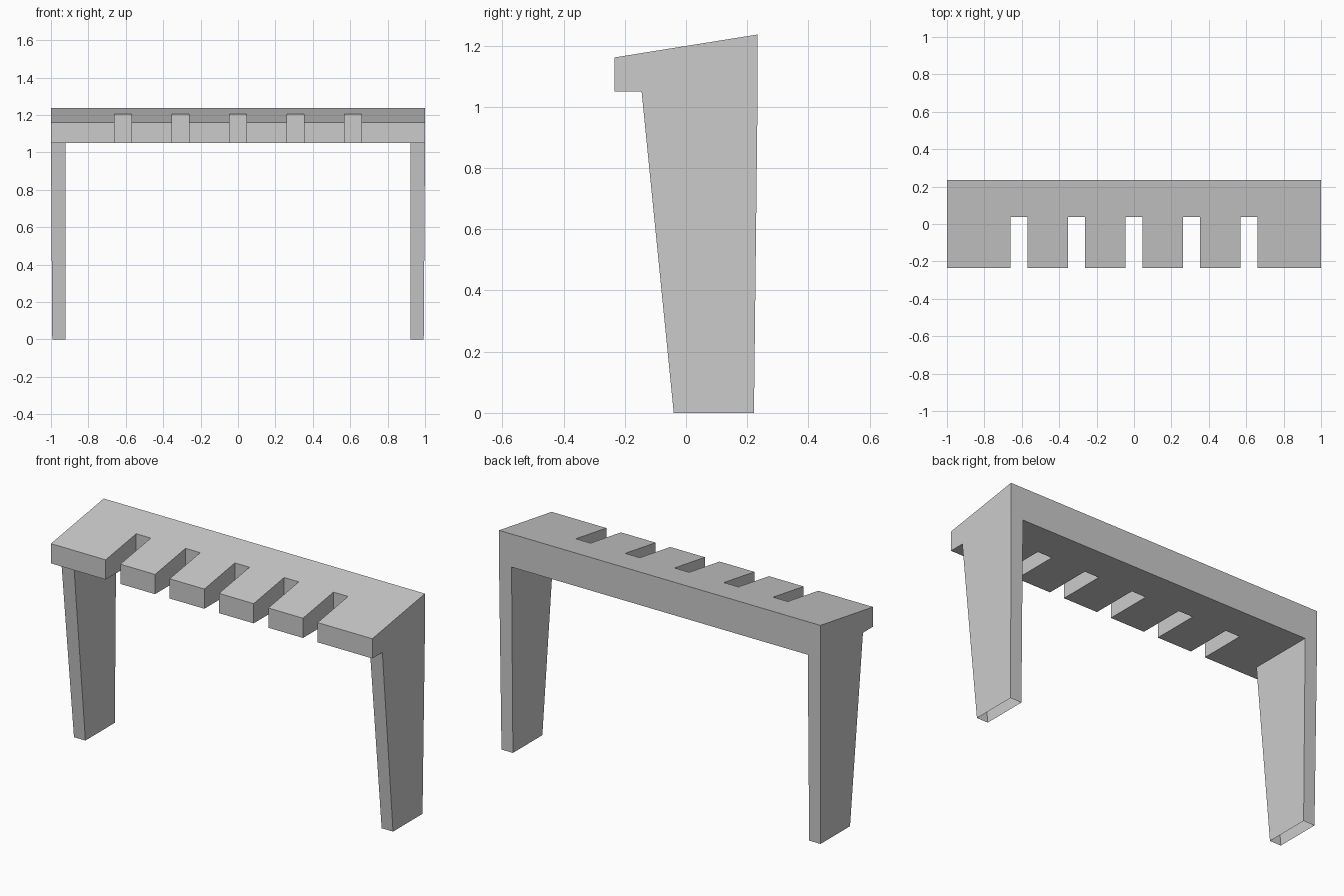
import bpy, bmesh

if "Cube" in bpy.data.objects:
    bpy.data.objects.remove(bpy.data.objects["Cube"])

D = 0.234                      # half depth
Z_LOW = 1.05                   # underside of the slab
LEG_IN, LEG_FRONT = 0.922, -0.145
SLOTS, PITCH, SLOT_W, SLOT_Y = 5, 0.307, 0.091, 0.037


def top_z(y):
    return 1.161 + (y + D) / (2 * D) * 0.075


def finish(name, bm):
    bmesh.ops.recalc_face_normals(bm, faces=bm.faces)
    mesh = bpy.data.meshes.new(name)
    bm.to_mesh(mesh)
    bm.free()
    obj = bpy.data.objects.new(name, mesh)
    bpy.context.collection.objects.link(obj)
    return obj


def walls(bm, a, b):
    for i in range(len(a)):
        j = (i + 1) % len(a)
        bm.faces.new((a[i], a[j], b[j], b[i]))


# Sloped top slab with slots along the front edge
outline = [(-1, -D)]
for i in range(SLOTS):
    c = (i - (SLOTS - 1) / 2) * PITCH
    l, r = c - SLOT_W / 2, c + SLOT_W / 2
    outline += [(l, -D), (l, SLOT_Y), (r, SLOT_Y), (r, -D)]
outline += [(1, -D), (1, LEG_FRONT), (1, D), (LEG_IN, D),
            (-LEG_IN, D), (-1, D), (-1, LEG_FRONT)]
bm = bmesh.new()
upper = [bm.verts.new((x, y, top_z(y))) for x, y in outline]
lower = [bm.verts.new((x, y, Z_LOW)) for x, y in outline]
bm.faces.new(upper)
walls(bm, lower, upper)
# Underside steps around the leg openings
under = list(lower)
for k, side in ((-5, 1), (-2, -1)):
    under[k] = bm.verts.new((side * LEG_IN, LEG_FRONT, Z_LOW))
bm.faces.new(under)
finish("slotted_top", bm)

# Tapered hollow legs, open at the foot
for name, s in (("left_leg", -1), ("right_leg", 1)):
    bm = bmesh.new()
    rings = []
    for z, outer, front, back in ((Z_LOW, 1, LEG_FRONT, D), (0, 0.993, -0.04, 0.222)):
        rings.append([bm.verts.new((s * x, y, z)) for x, y in
                      ((LEG_IN, front), (outer, front), (outer, back), (LEG_IN, back))])
    walls(bm, *rings)
    finish(name, bm)
